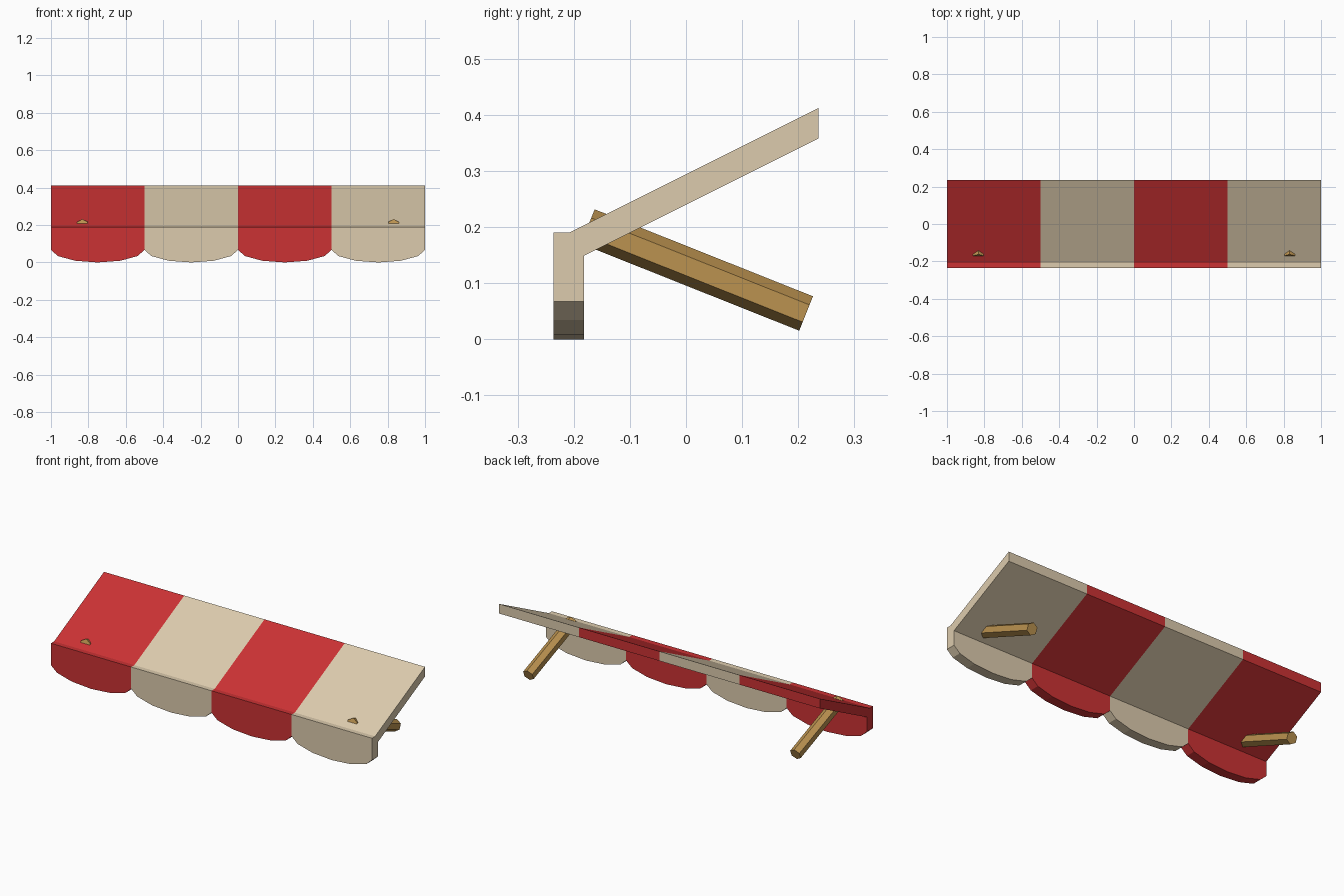
import bpy, bmesh, math
from mathutils import Vector

if "Cube" in bpy.data.objects:
    bpy.data.objects.remove(bpy.data.objects["Cube"])


def material(name, rgb):
    m = bpy.data.materials.new(name)
    m.diffuse_color = (*rgb, 1)
    m.use_nodes = True
    m.node_tree.nodes["Principled BSDF"].inputs["Base Color"].default_value = m.diffuse_color
    return m


red = material("red cloth", (0.60, 0.032, 0.034))
cream = material("cream cloth", (0.72, 0.60, 0.42))
wood = material("wood", (0.50, 0.29, 0.08))


def finish(bm, name, mats):
    bmesh.ops.recalc_face_normals(bm, faces=bm.faces)
    me = bpy.data.meshes.new(name)
    bm.to_mesh(me)
    bm.free()
    for m in mats:
        me.materials.append(m)
    ob = bpy.data.objects.new(name, me)
    bpy.context.collection.objects.link(ob)
    return ob


# Striped canopy: side profile lofted along x, hem height follows the scallops
upper = [(-0.236, 0.19), (-0.208, 0.19), (0.236, 0.412), (0.236, 0.358), (-0.182, 0.149)]
scallop = [(0, 0.067), (0.037, 0.034), (0.13, 0.009), (0.25, 0),
           (0.37, 0.009), (0.463, 0.034)]
stations = [(-1 + 0.5 * s + dx, z) for s in range(4) for dx, z in scallop] + [(1, 0.067)]

bm = bmesh.new()
rings = []
for x, z in stations:
    profile = [(-0.236, z)] + upper + [(-0.182, z)]
    rings.append([bm.verts.new((x, y, h)) for y, h in profile])
n = len(rings[0])
for i in range(len(rings) - 1):
    a, b = rings[i], rings[i + 1]
    for k in range(n):
        f = bm.faces.new((a[k], a[(k + 1) % n], b[(k + 1) % n], b[k]))
        f.material_index = (i // len(scallop)) % 2
bm.faces.new(rings[0]).material_index = 0
bm.faces.new(rings[-1]).material_index = 1
finish(bm, "striped_canopy", [red, cream])


# Hexagonal support poles, one ridge facing up
def pole(name, x, r=0.033):
    p, q = Vector((x, -0.175, 0.201)), Vector((x, 0.214, 0.046))
    d = (q - p).normalized()
    side = Vector((1, 0, 0))
    up = side.cross(d)
    bm = bmesh.new()
    ends = []
    for c in (p, q):
        ends.append([bm.verts.new(c + r * (up * math.cos(t) + side * math.sin(t)))
                     for t in (k * math.pi / 3 for k in range(6))])
    for k in range(6):
        j = (k + 1) % 6
        bm.faces.new((ends[0][k], ends[0][j], ends[1][j], ends[1][k]))
    for e in ends:
        bm.faces.new(e)
    finish(bm, name, [wood])


pole("left_support_pole", -0.832)
pole("right_support_pole", 0.832)
